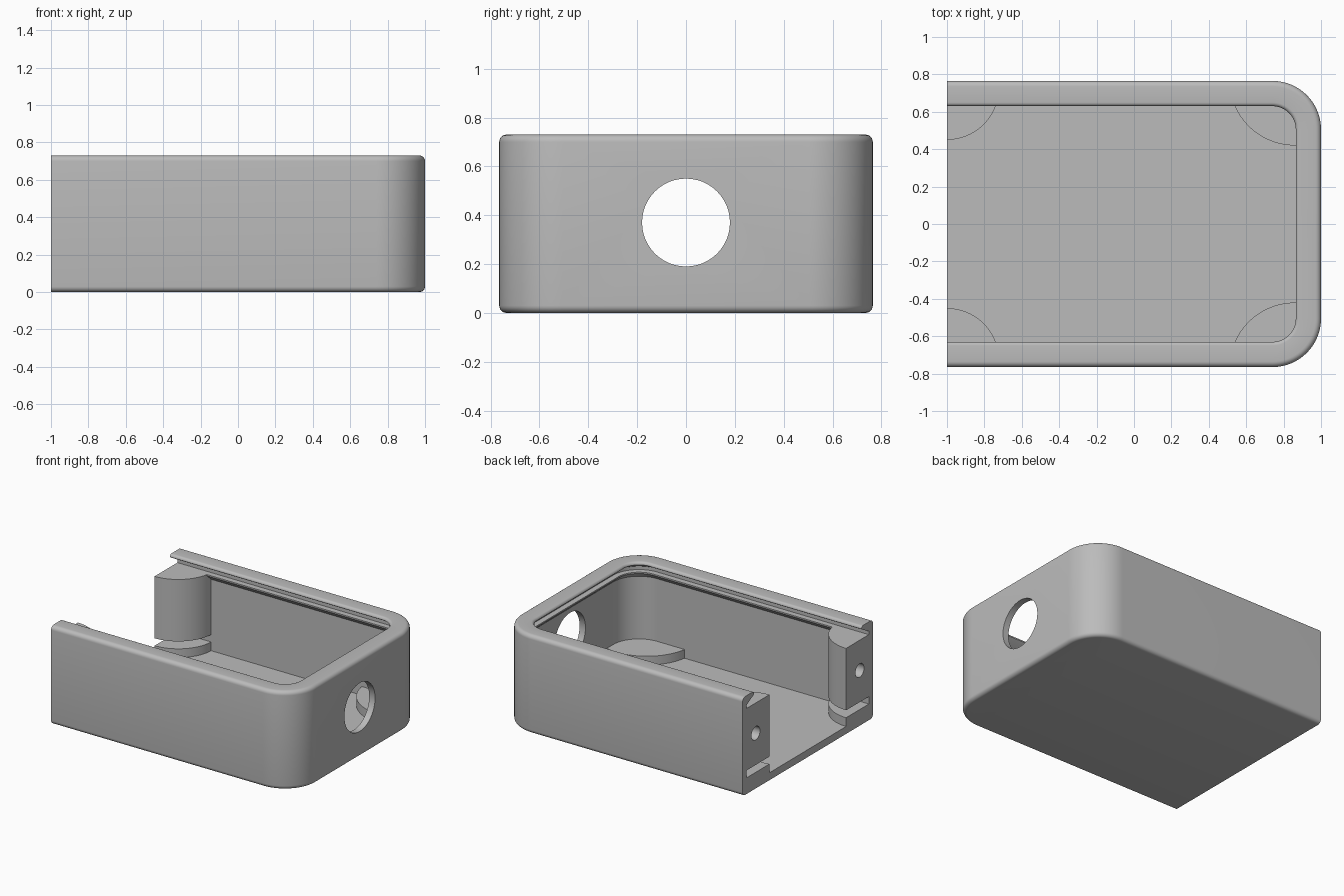
import bpy, bmesh
from math import sin, cos, radians, sqrt, asin, acos, degrees

cube = bpy.data.objects.get("Cube")
if cube:
    bpy.data.objects.remove(cube)

grey = bpy.data.materials.new("plain grey")
grey.use_nodes = True
GREY = (0.5, 0.5, 0.5, 1)
grey.diffuse_color = GREY
grey.node_tree.nodes["Principled BSDF"].inputs["Base Color"].default_value = GREY

HALF_W, HEIGHT, CORNER = 0.765, 0.73, 0.26
WALL, FLOOR, FILLET = 0.048, 0.055, 0.03
BASE_TOP, SLOT_TOP, POST_TOP = 0.12, 0.175, 0.635
INNER_Y = HALF_W - WALL


def arc(cx, cy, r, a0, a1, n=20):
    return [(cx + r * cos(radians(a0 + (a1 - a0) * i / n)),
             cy + r * sin(radians(a0 + (a1 - a0) * i / n))) for i in range(n + 1)]


def outline(inset):
    """U-shaped plan, open at the -x end."""
    r, cx, cy, y = CORNER - inset, 1 - CORNER, HALF_W - CORNER, HALF_W - inset
    return ([(-1, -y)] + arc(cx, -cy, r, -90, 0) + arc(cx, cy, r, 0, 90) + [(-1, y)])


def finish(name, bm):
    bmesh.ops.recalc_face_normals(bm, faces=bm.faces)
    mesh = bpy.data.meshes.new(name)
    bm.to_mesh(mesh)
    bm.free()
    obj = bpy.data.objects.new(name, mesh)
    bpy.context.collection.objects.link(obj)
    mesh.materials.append(grey)
    return obj


def prism(name, plan, z0, z1):
    bm = bmesh.new()
    face = bm.faces.new([bm.verts.new((x, y, z0)) for x, y in plan])
    top = bmesh.ops.extrude_face_region(bm, geom=[face])["geom"]
    for v in top:
        if isinstance(v, bmesh.types.BMVert):
            v.co.z = z1
    return finish(name, bm)


def drill(obj, location, radius, depth):
    """Cut a round hole along x."""
    bpy.ops.mesh.primitive_cylinder_add(vertices=48, radius=radius, depth=depth,
                                        location=location, rotation=(0, radians(90), 0))
    cutter = bpy.context.object
    cutter.data.materials.append(grey)
    mod = obj.modifiers.new("hole", 'BOOLEAN')
    mod.operation, mod.solver, mod.object = 'DIFFERENCE', 'EXACT', cutter
    bpy.context.view_layer.objects.active = obj
    bpy.ops.object.modifier_apply(modifier=mod.name)
    bpy.data.objects.remove(cutter)


def smooth(obj):
    bpy.ops.object.select_all(action='DESELECT')
    obj.select_set(True)
    bpy.context.view_layer.objects.active = obj
    bpy.ops.object.shade_smooth_by_angle(angle=radians(30))


# Case section as (inset, z): outer wall, top lip, lid groove, ledge, inner wall
section = [(FILLET - x, FILLET - z) for x, z in arc(0, 0, FILLET, 90, 0, 6)]
section += [(FILLET + x, HEIGHT - FILLET + z) for x, z in arc(0, 0, FILLET, 180, 90, 6)]
section += arc(0.115, HEIGHT - 0.02, 0.02, 90, 0, 5)
section += [(0.13, 0.705), (WALL, 0.66), (WALL, POST_TOP), (0.09, POST_TOP),
            (0.09, 0.625), (WALL, 0.585), (WALL, FLOOR)]

bm = bmesh.new()
rings = [[bm.verts.new((x, y, z)) for x, y in outline(inset)] for inset, z in section]
for a, b in zip(rings, rings[1:]):
    for i in range(len(a) - 1):
        bm.faces.new((a[i], a[i + 1], b[i + 1], b[i]))
bm.faces.new(rings[0])
bm.faces.new(rings[-1])
bm.faces.new([r[0] for r in rings] + [r[-1] for r in reversed(rings)])
case = finish("case_shell", bm)
drill(case, (1, 0, 0.37), 0.18, 0.4)
smooth(case)

for side, label in ((-1, "right"), (1, "left")):
    # Screw posts at the open end, above a board slot and a low base
    pr, pc = 0.278, 0.728
    edge = degrees(asin((INNER_Y - pc) / pr))
    plan = arc(-1, pc, pr, -90, edge) + [(-1, INNER_Y)]
    plan = [(x, side * y) for x, y in plan]
    smooth(prism(label + "_post_base", plan, FLOOR, BASE_TOP))
    post = prism(label + "_screw_post", plan, SLOT_TOP, POST_TOP)
    drill(post, (-1, side * 0.61, 0.41), 0.05, 0.36)
    smooth(post)

    # Low board rests in the closed corners
    rr, rx, ry = 0.35, 0.86, 0.77
    start = 180 + degrees(asin((ry - INNER_Y) / rr))
    end = 360 - degrees(acos((1 - WALL - rx) / rr))
    plan = arc(rx, ry, rr, start, end)
    plan += arc(1 - CORNER, HALF_W - CORNER, CORNER - WALL, 0, 90)
    plan = [(x, side * y) for x, y in plan]
    smooth(prism(label + "_corner_rest", plan, FLOOR, BASE_TOP))
